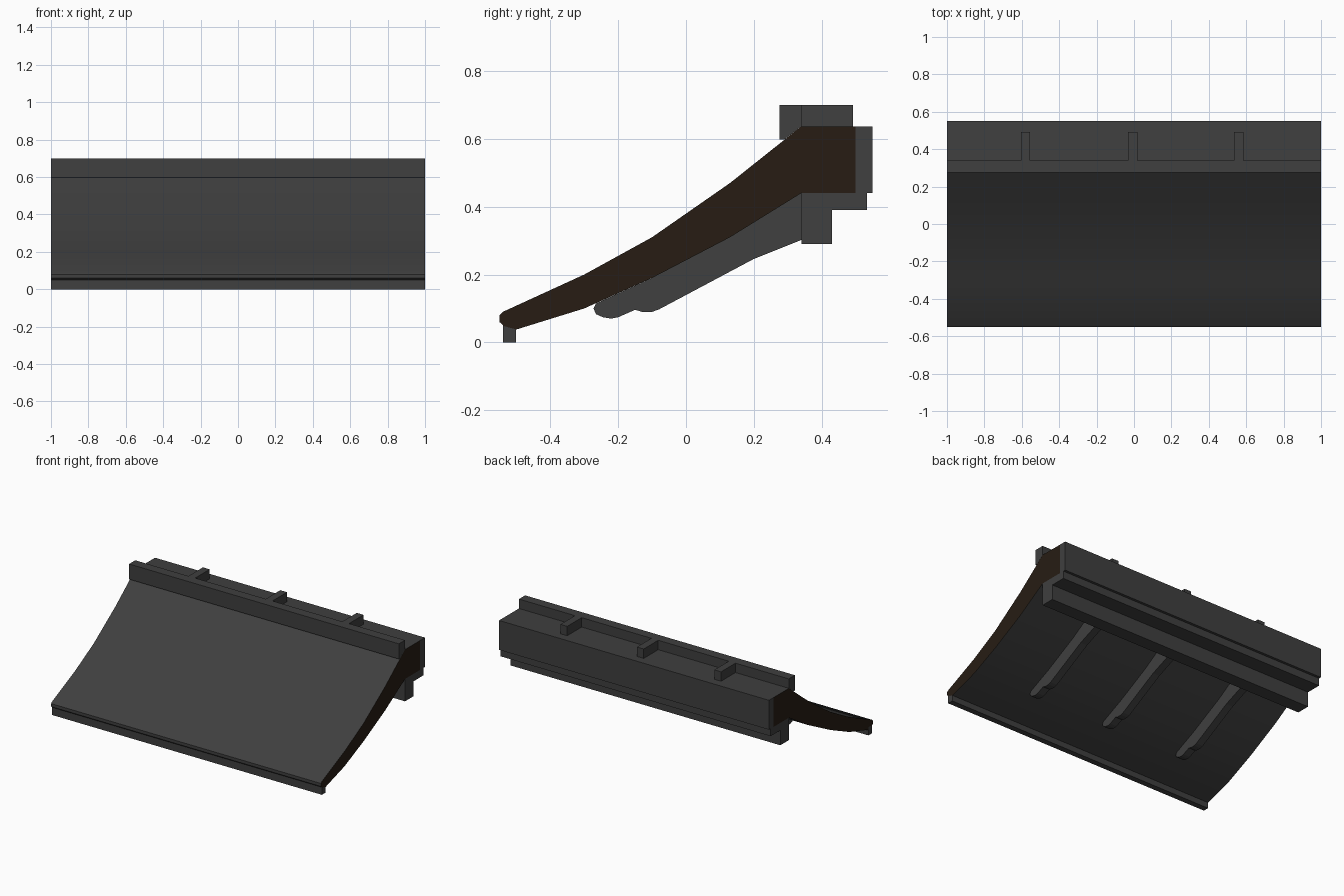
import bpy, bmesh, math

if "Cube" in bpy.data.objects:
    bpy.data.objects.remove(bpy.data.objects["Cube"])


def material(name, rgb):
    m = bpy.data.materials.new(name)
    m.diffuse_color = (*rgb, 1)
    m.use_nodes = True
    m.node_tree.nodes["Principled BSDF"].inputs["Base Color"].default_value = m.diffuse_color
    return m


GREY = material("dark_grey", (0.05, 0.05, 0.05))
BROWN = material("dark_brown", (0.02, 0.012, 0.007))


def extrude(name, profile, x0=-1, x1=1, smooth=False, brown_ends=False):
    """Extrude a (y, z) profile along x."""
    bm = bmesh.new()
    face = bm.faces.new([bm.verts.new((x0, y, z)) for y, z in profile])
    res = bmesh.ops.extrude_face_region(bm, geom=[face], use_keep_orig=True)
    bmesh.ops.translate(bm, vec=(x1 - x0, 0, 0),
                        verts=[v for v in res["geom"] if isinstance(v, bmesh.types.BMVert)])
    bmesh.ops.recalc_face_normals(bm, faces=bm.faces)
    for f in bm.faces:
        f.material_index = int(brown_ends and abs(f.normal.x) > 0.9)
    me = bpy.data.meshes.new(name)
    bm.to_mesh(me)
    bm.free()
    me.materials.append(GREY)
    me.materials.append(BROWN)
    ob = bpy.data.objects.new(name, me)
    bpy.context.collection.objects.link(ob)
    if smooth:
        bpy.context.view_layer.objects.active = ob
        ob.select_set(True)
        bpy.ops.object.shade_smooth_by_angle(angle=math.radians(30))
        ob.select_set(False)
    return ob


def rect(y0, y1, z0, z1):
    return [(y0, z0), (y1, z0), (y1, z1), (y0, z1)]


# Sloping curved panel with a thick block at the back
extrude("sloped_panel", [
    (-0.54, 0.09), (-0.3, 0.2), (-0.1, 0.31), (0.13, 0.47), (0.34, 0.637),
    (0.5, 0.637), (0.5, 0.44), (0.34, 0.44), (0.13, 0.31), (-0.1, 0.19),
    (-0.3, 0.1), (-0.5, 0.038), (-0.537, 0.048), (-0.55, 0.06), (-0.55, 0.08),
], smooth=True, brown_ends=True)

# Front lip and upper rail
extrude("front_lip", rect(-0.54, -0.502, 0, 0.055))
extrude("top_rail", [(0.275, 0.598), (0.29, 0.598), (0.34, 0.637), (0.34, 0.7), (0.275, 0.7)])

# Back plate and the stepped ledge beneath
extrude("back_plate", rect(0.5, 0.55, 0.44, 0.637))
extrude("back_ledge", [(0.34, 0.29), (0.43, 0.29), (0.43, 0.39), (0.533, 0.39),
                       (0.533, 0.44), (0.34, 0.44)])

# Three supports: a clip on top and a rib with rounded toes below
rib = [(0.34, 0.302), (0.34, 0.44), (0.13, 0.31), (-0.1, 0.19), (-0.265, 0.115),
       (-0.273, 0.1), (-0.265, 0.083), (-0.245, 0.074), (-0.22, 0.07), (-0.2, 0.074),
       (-0.15, 0.096), (-0.13, 0.09), (-0.1, 0.09), (-0.08, 0.097), (0.2, 0.246)]
for i, x in enumerate((-0.58, -0.007, 0.56)):
    extrude(f"top_clip_{i + 1}", rect(0.34, 0.493, 0.637, 0.7), x - 0.025, x + 0.025)
    extrude(f"under_rib_{i + 1}", rib, x - 0.025, x + 0.025)
